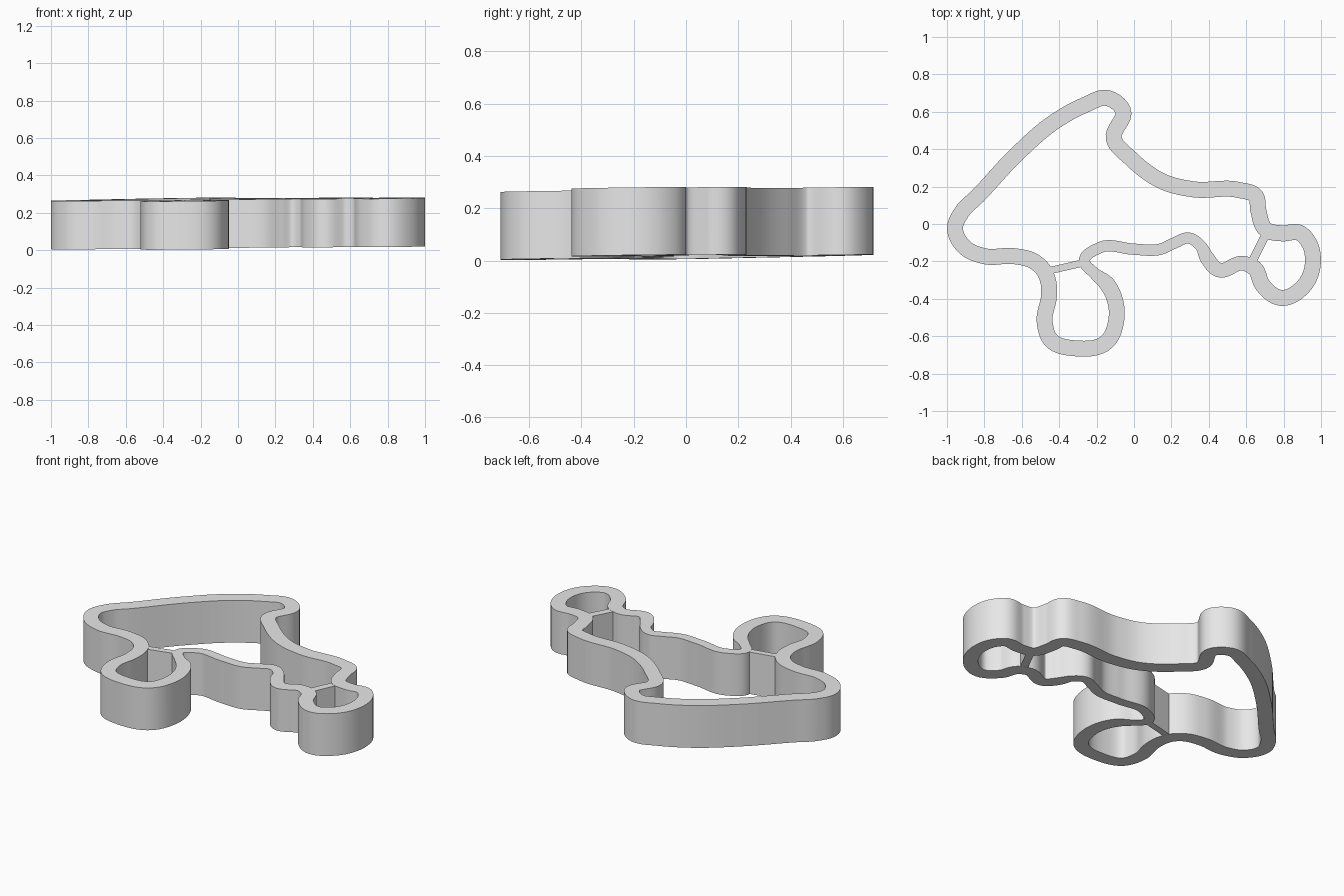
import bpy, bmesh
from mathutils import Vector
from mathutils.geometry import interpolate_bezier

cube = bpy.data.objects.get("Cube")
if cube:
    bpy.data.objects.remove(cube, do_unlink=True)

HEIGHT = 0.259
WALL = 0.085
STEPS = 8

grey = bpy.data.materials.new("light_grey")
grey.use_nodes = True
grey.diffuse_color = (0.8, 0.8, 0.8, 1)
grey.node_tree.nodes["Principled BSDF"].inputs["Base Color"].default_value = grey.diffuse_color

# Wall centre line, going clockwise; each group has its own wall width
head_and_back = [(-0.957, -0.02), (-0.92, 0.065), (-0.835, 0.15), (-0.635, 0.365),
                 (-0.42, 0.55), (-0.265, 0.635), (-0.14, 0.673), (-0.06, 0.61),
                 (-0.108, 0.455), (-0.02, 0.353), (0.17, 0.22), (0.32, 0.185),
                 (0.56, 0.182), (0.65, 0.15), (0.665, 0.07), (0.705, -0.03)]
small_loop = [(0.79, -0.05), (0.885, -0.047), (0.935, -0.1), (0.957, -0.2),
              (0.905, -0.335), (0.785, -0.395), (0.69, -0.33), (0.643, -0.235)]
lower_bend = [(0.585, -0.21), (0.45, -0.245), (0.39, -0.18)]
lower_edge = [(0.355, -0.115), (0.29, -0.075), (0.22, -0.1), (0.14, -0.135),
              (0, -0.135), (-0.18, -0.125), (-0.265, -0.2), (-0.215, -0.26)]
big_loop = [(-0.145, -0.32), (-0.094, -0.51), (-0.145, -0.63), (-0.31, -0.665),
            (-0.445, -0.62), (-0.478, -0.52), (-0.455, -0.385), (-0.458, -0.31),
            (-0.485, -0.245), (-0.535, -0.2), (-0.64, -0.172), (-0.8, -0.172),
            (-0.905, -0.125)]
groups = [(head_and_back, WALL), (small_loop, WALL), (lower_bend, 0.078),
          (lower_edge, 0.06), (big_loop, WALL)]


def smooth_loop(groups):
    """Closed smooth path through the points: list of (position, width)."""
    knots = [(Vector(p), w) for pts, w in groups for p in pts]
    count = len(knots)
    tangents = []
    for i in range(count):
        a = knots[i][0] - knots[i - 1][0]
        b = knots[(i + 1) % count][0] - knots[i][0]
        tangents.append((a / a.length_squared + b / b.length_squared).normalized())
    path = []
    for i in range(count):
        j = (i + 1) % count
        (p, w), (q, v) = knots[i], knots[j]
        reach = (q - p).length / 3
        curve = interpolate_bezier(p, p + tangents[i] * reach,
                                   q - tangents[j] * reach, q, STEPS + 1)
        for k in range(STEPS):
            path.append((curve[k].to_2d(), w + (v - w) * k / STEPS))
    return path


def lift(p, z):
    """The whole piece leans very slightly on its base."""
    return (p.x, p.y, z + 0.0146 + 0.009 * p.x + 0.0125 * p.y)


def finish(name, bm):
    bmesh.ops.recalc_face_normals(bm, faces=bm.faces)
    mesh = bpy.data.meshes.new(name)
    bm.to_mesh(mesh)
    bm.free()
    mesh.materials.append(grey)
    obj = bpy.data.objects.new(name, mesh)
    bpy.context.collection.objects.link(obj)
    return obj


# Outline wall: a rectangular section swept round the loop
path = smooth_loop(groups)
bm = bmesh.new()
rings = []
for i, (p, w) in enumerate(path):
    along = (path[(i + 1) % len(path)][0] - path[i - 1][0]).normalized()
    side = Vector((-along.y, along.x)) * w / 2
    section = [(p + side, 0), (p + side, HEIGHT), (p - side, HEIGHT), (p - side, 0)]
    rings.append([bm.verts.new(lift(c, z)) for c, z in section])
for i, ring in enumerate(rings):
    after = rings[(i + 1) % len(rings)]
    for k in range(4):
        n = (k + 1) % 4
        bm.faces.new((ring[k], ring[n], after[n], after[k]))
wall = finish("outline_wall", bm)
bpy.context.view_layer.objects.active = wall
wall.select_set(True)
bpy.ops.object.shade_smooth_by_angle()


# Straight bridges closing off the two loops
def bridge(name, start, end, width):
    a, b = Vector(start), Vector(end)
    along = (b - a).normalized()
    side = Vector((-along.y, along.x)) * width / 2
    corners = [a + side, b + side, b - side, a - side]
    bm = bmesh.new()
    low = [bm.verts.new(lift(c, 0.001)) for c in corners]
    high = [bm.verts.new(lift(c, HEIGHT - 0.001)) for c in corners]
    bm.faces.new(low)
    bm.faces.new(high)
    for k in range(4):
        n = (k + 1) % 4
        bm.faces.new((low[k], low[n], high[n], high[k]))
    return finish(name, bm)


bridge("big_loop_bridge", (-0.455, -0.25), (-0.28, -0.21), 0.038)
bridge("small_loop_bridge", (0.63, -0.205), (0.71, -0.045), 0.045)
